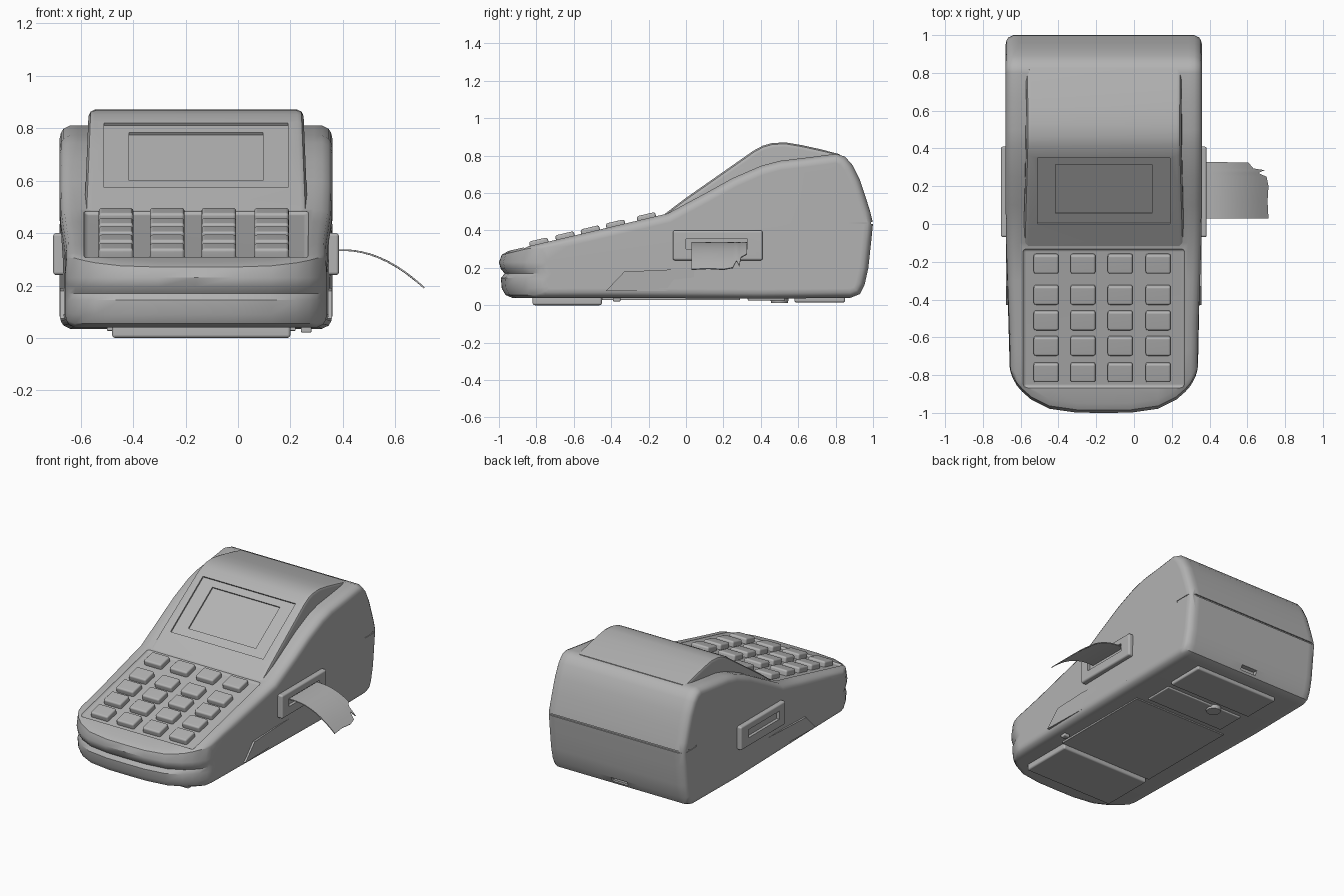
import bpy, bmesh, math
from mathutils import Matrix, Vector

if "Cube" in bpy.data.objects:
    bpy.data.objects.remove(bpy.data.objects["Cube"])

CX = -0.16                      # centre line of the terminal
KEY_TILT = math.atan(0.235)     # keypad slope
SCREEN_TILT = math.atan(0.7)    # display slope

grey = bpy.data.materials.new("plain grey")
grey.use_nodes = True
grey.diffuse_color = (0.45, 0.45, 0.45, 1)
grey.node_tree.nodes["Principled BSDF"].inputs["Base Color"].default_value = grey.diffuse_color


def clamp(v):
    return max(0.0, min(1.0, v))


def add(name, bm):
    bmesh.ops.recalc_face_normals(bm, faces=bm.faces)
    mesh = bpy.data.meshes.new(name)
    bm.to_mesh(mesh)
    bm.free()
    mesh.materials.append(grey)
    obj = bpy.data.objects.new(name, mesh)
    bpy.context.scene.collection.objects.link(obj)
    return obj


def finish(obj, cutters=()):
    """Cut the object, then shade it smooth with sharp creases."""
    for c in cutters:
        mod = obj.modifiers.new("cut", 'BOOLEAN')
        mod.operation, mod.solver, mod.object = 'DIFFERENCE', 'EXACT', c
    if obj.modifiers:
        bpy.context.view_layer.update()
        graph = bpy.context.evaluated_depsgraph_get()
        mesh = bpy.data.meshes.new_from_object(obj.evaluated_get(graph))
        obj.modifiers.clear()
        obj.data = mesh
    for c in cutters:
        bpy.data.objects.remove(c)
    obj.data.shade_smooth()
    obj.data.set_sharp_from_angle(angle=math.radians(35))
    obj.modifiers.new("normals", 'WEIGHTED_NORMAL').keep_sharp = True
    return obj


def box(name, centre, size, tilt=0.0, round_by=0.0):
    bm = bmesh.new()
    bmesh.ops.create_cube(bm, size=1, matrix=Matrix.Diagonal((*size, 1)))
    if round_by:
        bmesh.ops.bevel(bm, geom=bm.edges[:], offset=round_by, segments=3,
                        profile=0.5, affect='EDGES')
    bm.transform(Matrix.Translation(centre) @ Matrix.Rotation(tilt, 4, 'X'))
    return add(name, bm)


def slab(name, x, y, z, width, depth, height, sink, tilt, round_by):
    """Box lying on a sloped surface point, sunk into it by a given depth."""
    up = Vector((0, -math.sin(tilt), math.cos(tilt)))
    centre = Vector((x, y, z)) + up * (height / 2 - sink)
    return box(name, centre, (width, depth / math.cos(tilt), height), tilt, round_by)


def inset(profile, dist):
    """Move a clockwise (y, z) profile inwards along its chord normals."""
    out = []
    for i, (y, z) in enumerate(profile):
        a, b = profile[i - 1], profile[(i + 1) % len(profile)]
        d = Vector((b[0] - a[0], b[1] - a[1])).normalized()
        out.append((y + d.y * dist, z - d.x * dist))
    return out


def loft(name, profile, stations, place):
    """Skin copies of a side profile across the width."""
    bm = bmesh.new()
    sides = [(-u, d) for u, d in reversed(stations)] + stations[1:]
    rings = [[bm.verts.new(place(u, y, z)) for y, z in inset(profile, d)] for u, d in sides]
    for r, s in zip(rings, rings[1:]):
        for i in range(len(r)):
            bm.faces.new((r[i - 1], r[i], s[i], s[i - 1]))
    bm.faces.new(rings[0])
    bm.faces.new(rings[-1])
    return add(name, bm)


# Main shell: side profile with a front groove, bowed nose and rounded rails
shell = [(-.93, .04), (-.965, .055), (-.985, .09), (-.99, .145), (-.97, .17), (-.99, .195),
         (-1, .23), (-.985, .27), (-.95, .29), (-.75, .337), (-.55, .384), (-.3, .443),
         (-.1, .49), (.1, .597), (.25, .68), (.4, .745), (.5, .772), (.65, .79), (.8, .81),
         (.85, .795), (.89, .75), (.93, .67), (.96, .58), (.985, .5), (1, .44), (.99, .34),
         (.975, .2), (.955, .11), (.93, .06), (.88, .04), (.4, .035), (-.4, .04)]


def place_shell(u, y, z):
    shift = 0.2 * (u / 0.52) ** 4 * clamp((-0.5 - y) / 0.4)
    lift = 0.235 * shift if z > 0.25 else 0
    return (CX + u * (1 - 0.04 * clamp(-y / 0.6)), y + shift, z + lift)


body = loft("main_shell", shell,
            [(0, 0), (.15, 0), (.3, 0), (.4, 0), (.45, 0), (.48, 0),
             (.505, .012), (.515, .028), (.52, .05)], place_shell)
cuts = [slab("keypad_cut", CX, -.5, .396, .86, .74, .1, .012, KEY_TILT, .02),
        box("rear_seam_cut", (CX, 1.04, .44), (1.2, .1, .012)),
        box("rear_socket_cut", (CX, .95, .09), (.12, .06, .03))]
cuts += [box("side_seam_cut", (CX + s * .565, .93, .44), (.1, .15, .012)) for s in (-1, 1)]
finish(body, cuts)

# Raised display and paper housing
hump = [(-.13, .40), (-.125, .48), (0, .574), (.2, .714), (.36, .826), (.41, .853), (.46, .867),
        (.53, .871), (.62, .856), (.72, .834), (.82, .808), (.82, .6)]
housing = loft("display_housing", hump,
               [(0, 0), (.385, 0), (.402, .008), (.41, .025)],
               lambda u, y, z: (CX + u * (1 + .1 * clamp(.85 - z)), y, z))
finish(housing, [slab("bezel_cut", CX, .175, .696, .7, .35, .1, .01, SCREEN_TILT, 0),
                 slab("screen_cut", CX, .18, .7, .51, .26, .1, .02, SCREEN_TILT, 0)])

# Keys: five rows of four
for row, y in enumerate((-.785, -.645, -.51, -.375, -.21)):
    for col, x in enumerate((-.465, -.27, -.073, .128)):
        finish(slab(f"key_{row + 1}_{col + 1}", x, y, .513 + .235 * y, .132, .1,
                    .05, .026, KEY_TILT, .012))

# Side slots and lower side trims, on both sides
for side, s in (("left", 1), ("right", -1)):
    boss = box(f"{side}_slot_frame", (CX + s * .515, .17, .32), (.06, .48, .16), 0, .012)
    finish(boss, [box("slot_cut", (CX + s * .545, .165, .328), (.04, .33, .055))])
    bm = bmesh.new()
    trim = [(-.43, .075), (-.33, .18), (-.1, .19), (.3, .19), (.3, .075)]
    near = [bm.verts.new((CX + s * .49, y, z)) for y, z in trim]
    far = [bm.verts.new((CX + s * (.518 - .02 * clamp(y / .3)), y, z)) for y, z in trim]
    bm.faces.new(near)
    bm.faces.new(far)
    for i in range(len(trim)):
        bm.faces.new((near[i - 1], near[i], far[i], far[i - 1]))
    finish(add(f"{side}_lower_trim", bm))

# Torn paper strip curling out of the left slot
bm = bmesh.new()
rows = []
for y, end in ((.03, .71), (.12, .705), (.2, .71), (.25, .7), (.27, .655), (.285, .69),
               (.3, .63), (.33, .605)):
    xs = [.34 + (end - .34) * t / 10 for t in range(11)]
    rows.append([bm.verts.new((x, y - .02 * (x - .34) * (y > .29),
                               .335 - 1.5 * max(0, x - .4) ** 2)) for x in xs])
for a, b in zip(rows, rows[1:]):
    for i in range(10):
        bm.faces.new((a[i], a[i + 1], b[i + 1], b[i]))
paper = add("paper_strip", bm)
thick = paper.modifiers.new("thickness", 'SOLIDIFY')
thick.thickness, thick.offset = .006, 0
finish(paper)

# Underside: front foot, battery door, rear blocks and locking knob
finish(box("front_foot", (-.14, -.635, .025), (.68, .37, .05), 0, .012))
finish(box("battery_door", (-.14, -.08, .037), (.72, .74, .02), 0, .004))
finish(box("rear_foot", (-.14, .715, .035), (.64, .27, .04), 0, .01))
finish(box("latch_block", (-.14, .43, .037), (.6, .2, .024), 0, .006))
finish(box("corner_foot", (.26, -.37, .035), (.04, .04, .03), 0, .006))
bm = bmesh.new()
bmesh.ops.create_cone(bm, cap_ends=True, segments=24, radius1=.045, radius2=.05, depth=.03,
                      matrix=Matrix.Translation((-.24, .5, .027)))
finish(add("lock_knob", bm))
